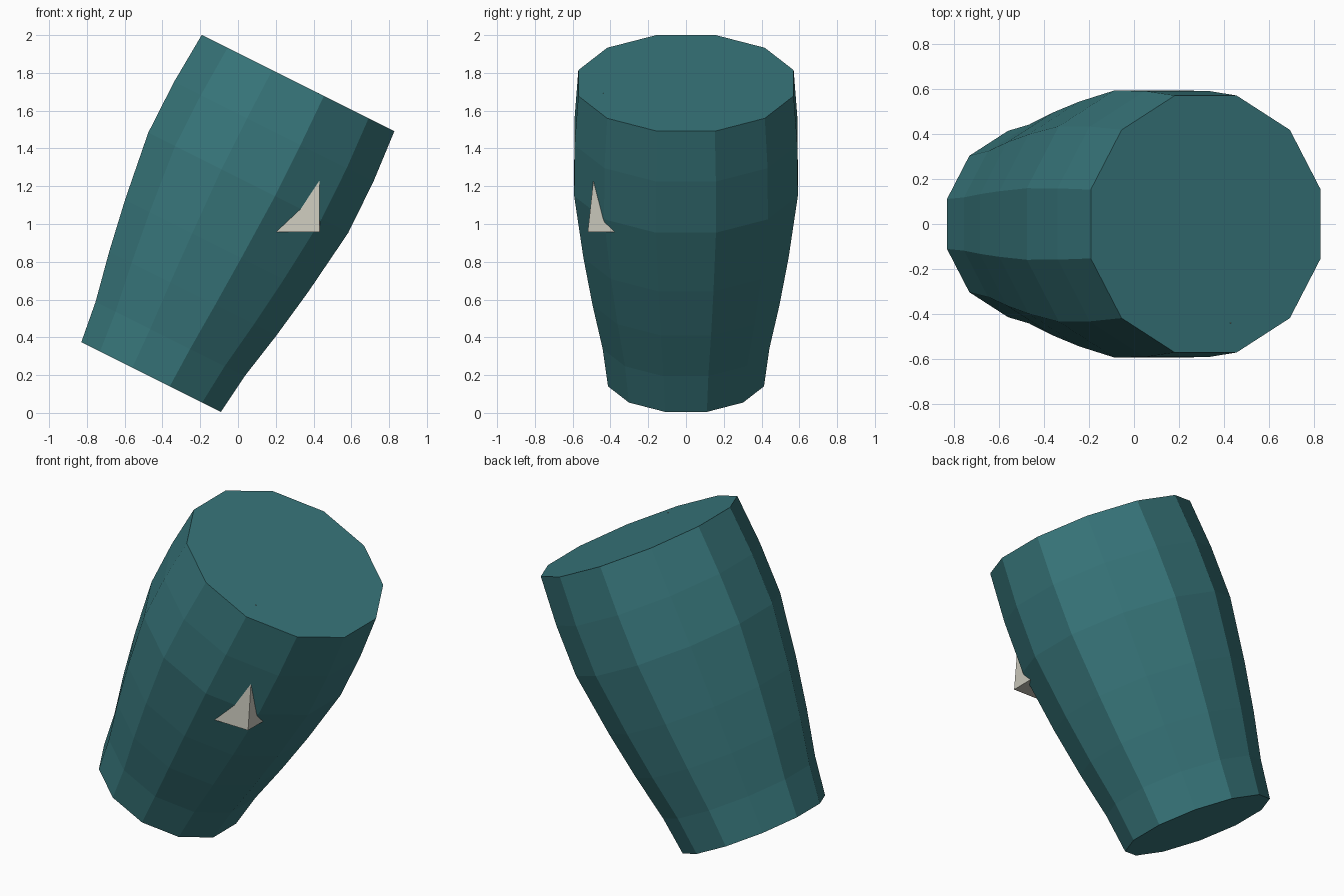
import bpy, bmesh, math
from mathutils import Matrix, Vector

if "Cube" in bpy.data.objects:
    bpy.data.objects.remove(bpy.data.objects["Cube"])


def make_material(name, color):
    mat = bpy.data.materials.new(name)
    mat.diffuse_color = (*color, 1)
    mat.use_nodes = True
    mat.node_tree.nodes["Principled BSDF"].inputs["Base Color"].default_value = mat.diffuse_color
    return mat


def make_object(name, bm, mat):
    bmesh.ops.recalc_face_normals(bm, faces=bm.faces)
    mesh = bpy.data.meshes.new(name)
    bm.to_mesh(mesh)
    bm.free()
    mesh.materials.append(mat)
    obj = bpy.data.objects.new(name, mesh)
    bpy.context.collection.objects.link(obj)
    return obj


teal = make_material("teal", (0.039, 0.182, 0.198))
bone = make_material("bone", (0.58, 0.565, 0.49))

# Tapered twelve-sided body: (height along axis, distance from axis to flat side)
SIDES = 12
profile = [(0, 0.413), (0.225, 0.441), (0.493, 0.495), (0.778, 0.543),
           (1.15, 0.592), (1.452, 0.59), (1.74, 0.57)]
bm = bmesh.new()
rings = []
for h, flat in profile:
    r = flat / math.cos(math.pi / SIDES)
    angles = [(i + 0.5) * math.tau / SIDES for i in range(SIDES)]
    rings.append([bm.verts.new((r * math.cos(a), r * math.sin(a), h)) for a in angles])
for low, high in zip(rings, rings[1:]):
    for i in range(SIDES):
        j = (i + 1) % SIDES
        bm.faces.new((low[i], low[j], high[j], high[i]))
bm.faces.new(rings[0][::-1])
bm.faces.new(rings[-1])

# Lean the body to the right
lean = Matrix.Rotation(math.atan(0.5), 4, 'Y')
bm.transform(Matrix.Translation(Vector((-0.46, 0, 0.19))) @ lean)
make_object("body", bm, teal)

# Pointed thorn, mostly sunk in the body, its tip just piercing the top
bm = bmesh.new()
base = [bm.verts.new(p) for p in ((0.432, -0.52, 0.957), (0.0, -0.51, 0.957),
                                  (0.0, -0.1, 0.957), (0.437, -0.1, 0.957))]
tip = bm.verts.new((0.43, -0.44, 1.698))
bm.faces.new(base)
for i in range(4):
    bm.faces.new((base[i], base[(i + 1) % 4], tip))
make_object("thorn", bm, bone)
